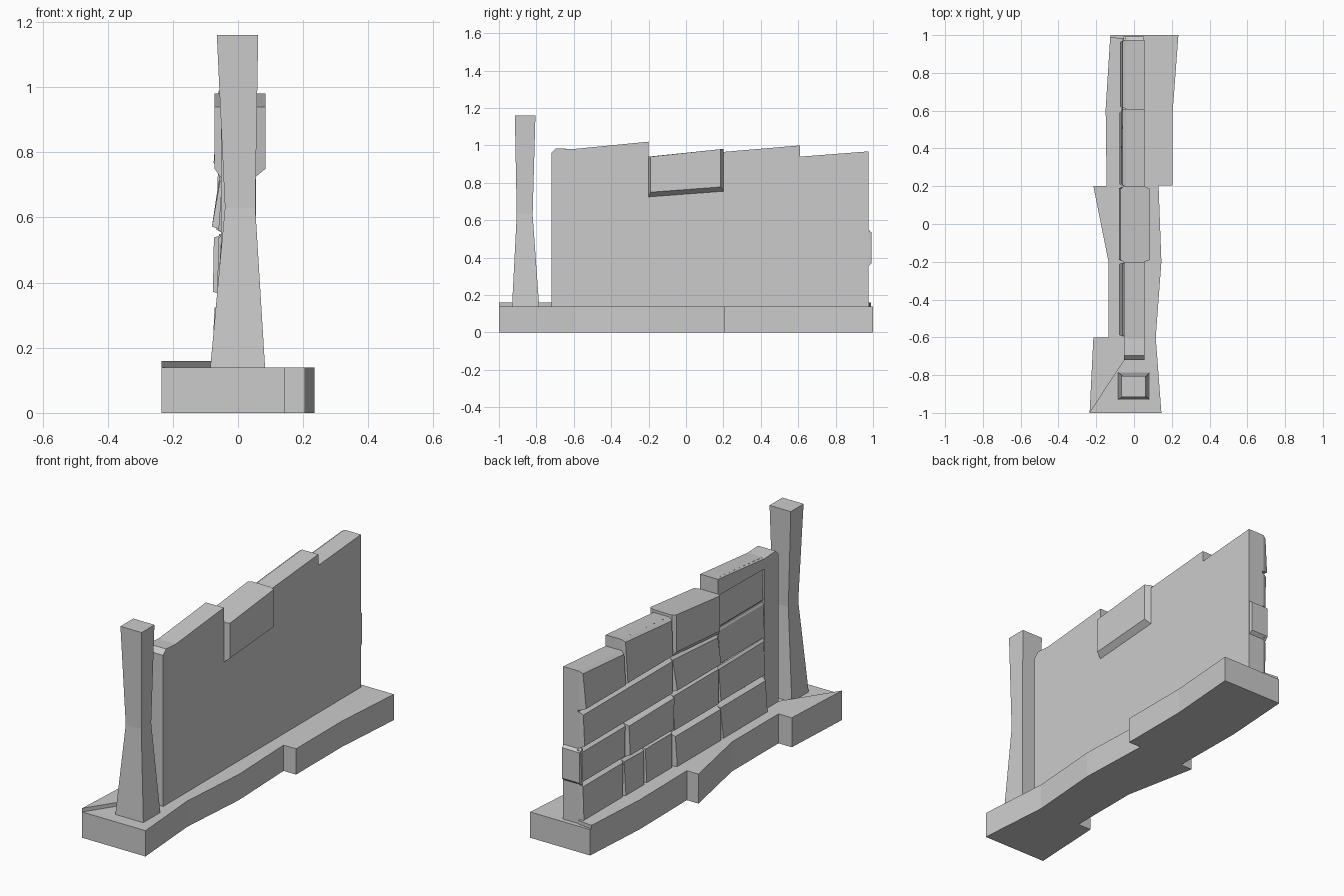
import bpy, bmesh


def loft(name, rings):
    """Solid through rings of equal point count, capped at both ends."""
    bm = bmesh.new()
    vs = [[bm.verts.new(p) for p in r] for r in rings]
    n = len(rings[0])
    for a, b in zip(vs, vs[1:]):
        for i in range(n):
            j = (i + 1) % n
            bm.faces.new((a[i], a[j], b[j], b[i]))
    bm.faces.new(vs[0])
    bm.faces.new(vs[-1])
    bmesh.ops.recalc_face_normals(bm, faces=bm.faces)
    me = bpy.data.meshes.new(name)
    bm.to_mesh(me)
    bm.free()
    ob = bpy.data.objects.new(name, me)
    bpy.context.collection.objects.link(ob)
    return ob


def plan(name, pts, z0, z1):
    return loft(name, [[(x, y, z) for x, y in pts] for z in (z0, z1)])


def side(name, pts, x0, x1):
    return loft(name, [[(x, y, z) for y, z in pts] for x in (x0, x1)])


def rect(x0, x1, y0, y1, z):
    return [(x0, y0, z), (x1, y0, z), (x1, y1, z), (x0, y1, z)]


# Stepped base
plan("base", [(.145, -1), (.115, -.6), (.145, -.2), (.13, .205), (.205, .205),
              (.205, .6), (.235, 1), (-.125, 1), (-.15, .61), (-.145, .2),
              (-.215, .2), (-.135, -.2), (-.135, -.6), (-.215, -.6),
              (-.235, -1)], 0, .14)

# Raised paving on the stone side
slabs = [[(-.235, -1), (-.05, -.72), (-.04, -.6), (-.215, -.6)],
         [(-.135, -.6), (-.04, -.6), (-.04, -.2), (-.135, -.2)],
         [(-.135, -.2), (-.04, -.2), (-.04, .2), (-.215, .2)],
         [(-.145, .2), (-.04, .2), (-.04, .61), (-.15, .61)],
         [(-.15, .61), (-.04, .61), (-.04, .98), (-.126, .99)]]
for i, s in enumerate(slabs):
    plan(f"paving_{i}", s, .14, .16)

# Wall core with stepped top edge
side("wall", [(-.72, .14), (-.72, .96), (-.695, .985), (-.61, .98), (-.2, 1.02),
              (-.2, .94), (.195, .965), (.61, 1.0), (.61, .94), (.975, .968),
              (.975, .14)], -.035, .055)

# Frame flush around the end column of stones
side("end_strip", [(-.72, .14), (-.72, .96), (-.695, .985), (-.6, .98),
                   (-.6, .14)], -.052, -.035)
side("cap_stone", [(-.6, .925), (-.6, .98), (-.2, 1.02), (-.2, .93)],
     -.052, -.035)

# Long coping block through the wall
coping = [(-.2, .725), (.2, .755), (.2, .98), (-.2, .94)]
inner = [(-.19, .75), (.185, .778), (.185, .98), (-.19, .94)]
loft("coping_block", [[(-.072, y, z) for y, z in inner],
                      [(-.055, y, z) for y, z in coping],
                      [(.055, y, z) for y, z in coping],
                      [(.085, y, z) for y, z in inner]])

# Facing stones: y0, y1, z0, z1 at y0, z1 at y1, depth at bottom, depth at top
stones = [
    (.61, .975, .755, .94, .968, .075, .06), (.2, .61, .755, .965, 1.0, .07, .06),
    (-.6, -.2, .75, .92, .925, .052, .042),
    (.2, .975, .55, .745, .745, .066, .062), (-.2, .2, .56, .72, .745, .08, .056),
    (-.6, -.2, .55, .745, .745, .06, .048),
    (.6, .985, .36, .545, .545, .062, .06), (.2, .6, .36, .55, .545, .077, .074),
    (-.2, .2, .34, .55, .55, .064, .06), (-.6, -.2, .345, .545, .54, .062, .052),
    (.62, .975, .14, .355, .355, .062, .06), (.44, .62, .14, .35, .355, .066, .058),
    (.2, .44, .14, .355, .355, .064, .06), (-.2, .2, .14, .335, .335, .08, .072),
    (-.6, -.2, .14, .335, .335, .078, .062)]
for i, (y0, y1, z0, a, b, d0, d1) in enumerate(stones):
    e = .012
    loft(f"stone_{i}", [
        [(-.035, y0, z0), (-.035, y1, z0), (-.035, y1, b), (-.035, y0, a)],
        [(-.042, y0, z0), (-.042, y1, z0), (-.042, y1, b), (-.042, y0, a)],
        [(-d0, y0 + e, z0 + e), (-d0, y1 - e, z0 + e),
         (-d1, y1 - e / 2, b - e), (-d1, y0 + e / 2, a - e)]])

# Projecting quoin on the wall end
loft("quoin", [[(x, .97, z) for x, z in
                ((-.058, .35), (.053, .35), (.053, .55), (-.058, .55))],
               [(x, .992, z) for x, z in
                ((-.055, .37), (.05, .37), (.05, .535), (-.055, .535))]])

# Waisted square post
loft("post", [rect(-.085, .083, -.93, -.785, .14),
              rect(-.04, .053, -.905, -.82, .63),
              rect(-.065, .062, -.915, -.805, 1.16)])
